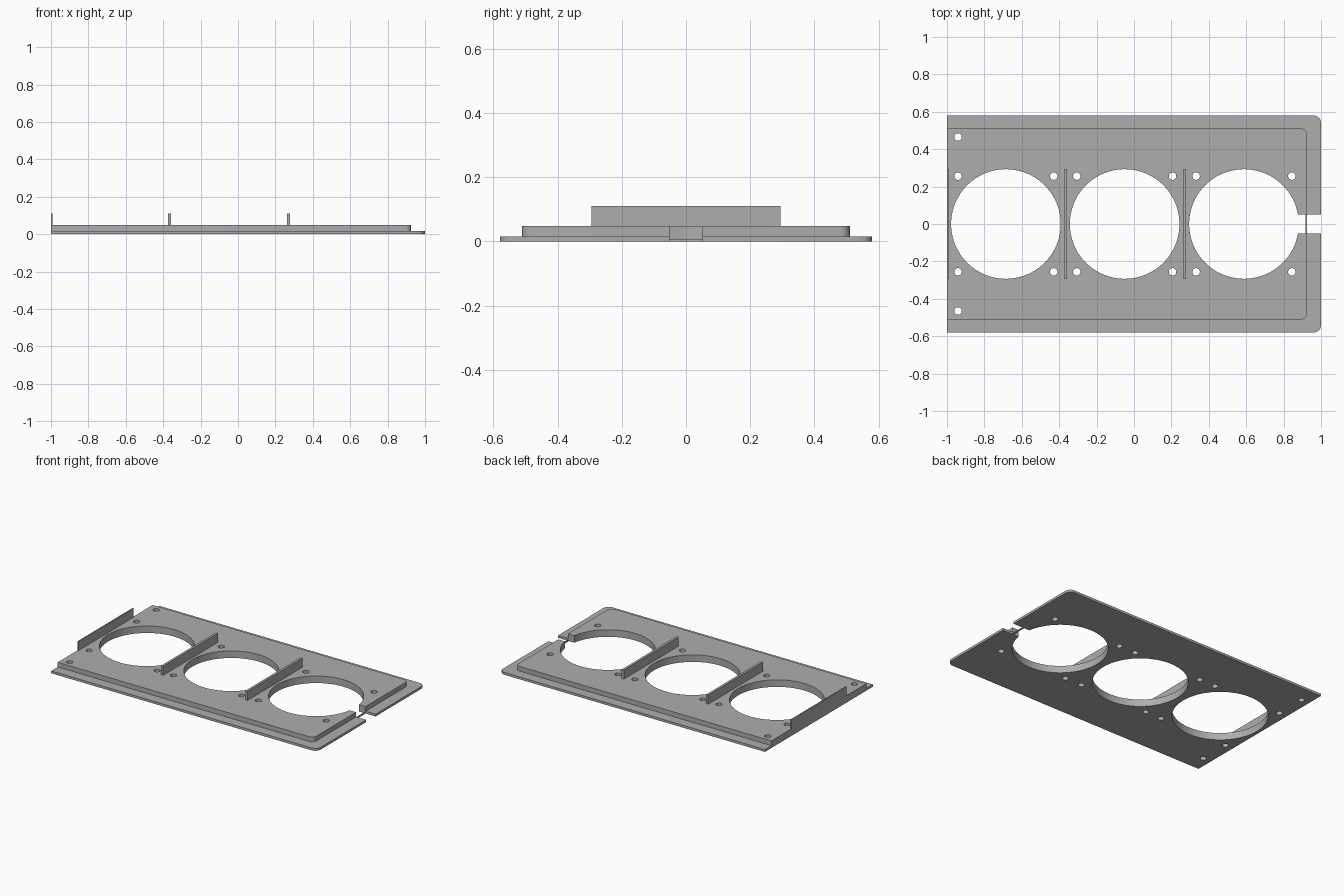
import bpy, bmesh, math

cube = bpy.data.objects.get("Cube")
if cube:
    bpy.data.objects.remove(cube)

grey = bpy.data.materials.new("plain grey")
grey.use_nodes = True
colour = (0.42, 0.42, 0.42, 1)
grey.diffuse_color = colour
grey.node_tree.nodes["Principled BSDF"].inputs["Base Color"].default_value = colour


def prism(name, outline, z0, z1):
    """Extrude a flat outline from z0 to z1."""
    bm = bmesh.new()
    face = bm.faces.new([bm.verts.new((x, y, z0)) for x, y in outline])
    top = bmesh.ops.extrude_face_region(bm, geom=[face])["geom"]
    verts = [v for v in top if isinstance(v, bmesh.types.BMVert)]
    bmesh.ops.translate(bm, verts=verts, vec=(0, 0, z1 - z0))
    bmesh.ops.recalc_face_normals(bm, faces=bm.faces)
    mesh = bpy.data.meshes.new(name)
    bm.to_mesh(mesh)
    bm.free()
    mesh.materials.append(grey)
    obj = bpy.data.objects.new(name, mesh)
    bpy.context.scene.collection.objects.link(obj)
    return obj


def arc(cx, cy, r, start, end, n):
    angles = [math.radians(start + (end - start) * i / n) for i in range(n + 1)]
    return [(cx + r * math.cos(a), cy + r * math.sin(a)) for a in angles]


def box(x0, x1, half):
    return [(x0, -half), (x1, -half), (x1, half), (x0, half)]


def plate(name, x1, half, r, z0, z1):
    """Square on the right edge, rounded corners on the left edge."""
    outline = [(-1, half), (-1, -half)]
    outline += arc(x1 - r, r - half, r, -90, 0, 8)
    outline += arc(x1 - r, half - r, r, 0, 90, 8)
    return prism(name, outline, z0, z1)


# Stepped plate
plates = [plate("base_flange", 1.0, 0.58, 0.04, 0, 0.016),
          plate("raised_plate", 0.925, 0.51, 0.03, 0.016, 0.048)]

# Openings: three large rounds, screw holes and the cable notch
centres = (-0.685, -0.05, 0.588)
spread = 0.256
cutters = []


def cut_round(name, x, y, r, n):
    cutters.append(prism(name, arc(x, y, r, 0, 360, n)[:-1], -0.1, 0.2))


for cx in centres:
    cut_round("round_cutter", cx, 0, 0.293, 96)
    for sx in (-1, 1):
        for sy in (-1, 1):
            cut_round("screw_cutter", cx + sx * spread, sy * spread, 0.02, 24)
for sy in (-1, 1):
    cut_round("corner_screw_cutter", centres[0] - spread, sy * 0.465, 0.02, 24)
cutters.append(prism("notch_cutter", box(0.8, 1.1, 0.051), -0.1, 0.2))

tools = bpy.data.collections.new("cutters")
bpy.context.scene.collection.children.link(tools)
for c in cutters:
    bpy.context.scene.collection.objects.unlink(c)
    tools.objects.link(c)
    c.hide_render = True

for obj in plates:
    mod = obj.modifiers.new("openings", 'BOOLEAN')
    mod.operand_type = 'COLLECTION'
    mod.collection = tools
    mod.solver = 'EXACT'
    mod.use_self = True

# Bake the openings, then drop the cutters
bpy.context.view_layer.update()
deps = bpy.context.evaluated_depsgraph_get()
baked = [bpy.data.meshes.new_from_object(o.evaluated_get(deps)) for o in plates]
for obj, mesh in zip(plates, baked):
    obj.modifiers.clear()
    obj.data = mesh
for c in cutters:
    bpy.data.objects.remove(c)
bpy.data.collections.remove(tools)

# Upright dividers, the end one half as thick
prism("end_divider", box(-1, -0.993, 0.295), 0, 0.11)
for name, x in (("middle_divider", -0.366), ("left_divider", 0.27)):
    prism(name, box(x - 0.008, x + 0.008, 0.295), 0.04, 0.11)

# Thin strip bridging the notch
prism("notch_bridge", box(0.917, 0.925, 0.051), 0, 0.008)

# Smooth the curved walls, keep the rims crisp
for obj in plates:
    obj.select_set(True)
    bpy.context.view_layer.objects.active = obj
bpy.ops.object.shade_smooth_by_angle(angle=math.radians(30))
